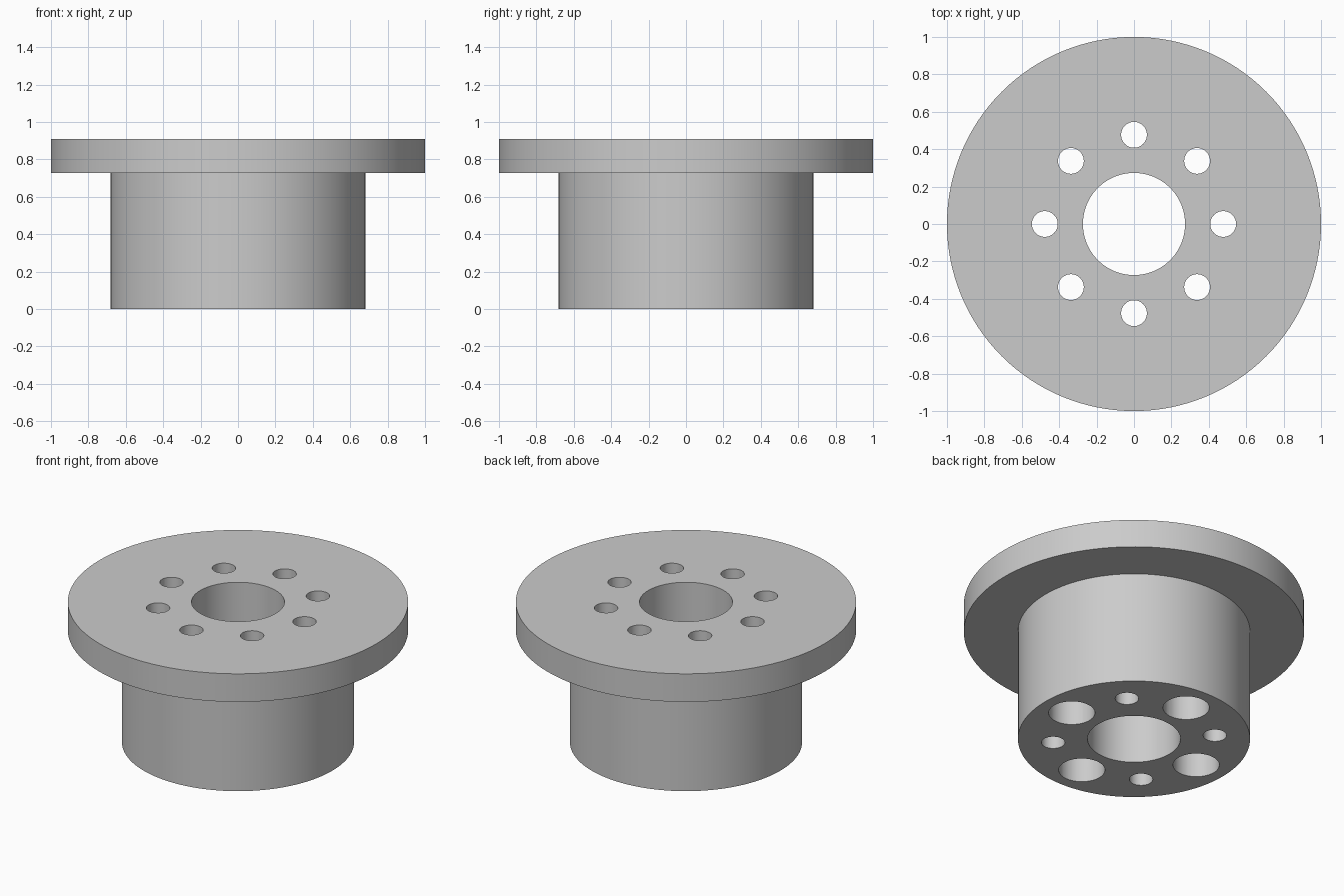
import bpy
import bmesh
from math import cos, sin, tau, radians

cube = bpy.data.objects.get("Cube")
if cube:
    bpy.data.objects.remove(cube, do_unlink=True)

HEIGHT = 0.909
STEP = 0.727          # underside of the flange
BODY_R = 0.682
BORE_R = 0.273
DRILL_R = 0.069
COUNTERBORE_R = 0.136
BOLT_CIRCLE_R = 0.477
HOLES = 8

grey = bpy.data.materials.new("plain grey")
grey.use_nodes = True
colour = (0.6, 0.6, 0.6, 1)
grey.diffuse_color = colour
grey.node_tree.nodes["Principled BSDF"].inputs["Base Color"].default_value = colour


def lathe(name, profile, segments, location=(0, 0, 0)):
    """Revolve a closed (radius, height) outline about the z axis."""
    bm = bmesh.new()
    rings = []
    for i in range(segments):
        a = tau * i / segments
        rings.append([bm.verts.new((r * cos(a), r * sin(a), z)) for r, z in profile])
    n = len(profile)
    for i in range(segments):
        here, after = rings[i], rings[(i + 1) % segments]
        for j in range(n):
            k = (j + 1) % n
            if profile[j][0] or profile[k][0]:
                bm.faces.new((here[j], after[j], after[k], here[k]))
    bmesh.ops.remove_doubles(bm, verts=bm.verts, dist=1e-5)
    bmesh.ops.recalc_face_normals(bm, faces=bm.faces)
    mesh = bpy.data.meshes.new(name)
    bm.to_mesh(mesh)
    bm.free()
    mesh.materials.append(grey)
    obj = bpy.data.objects.new(name, mesh)
    obj.location = location
    bpy.context.collection.objects.link(obj)
    return obj


# Hub body, flange and central bore in one turned outline
hub = lathe("flanged_hub", [
    (BORE_R, 0), (BODY_R, 0), (BODY_R, STEP),
    (1, STEP), (1, HEIGHT), (BORE_R, HEIGHT)], 128)

# Bolt holes: every second one is counterbored from below
low, high = -0.1, HEIGHT + 0.1
straight = [(0, low), (DRILL_R, low), (DRILL_R, high), (0, high)]
stepped = [(0, low), (COUNTERBORE_R, low), (COUNTERBORE_R, STEP),
           (DRILL_R, STEP), (DRILL_R, high), (0, high)]

bpy.ops.object.select_all(action="DESELECT")
bpy.context.view_layer.objects.active = hub
hub.select_set(True)
for i in range(HOLES):
    a = tau * i / HOLES
    spot = (BOLT_CIRCLE_R * cos(a), BOLT_CIRCLE_R * sin(a), 0)
    cutter = lathe("hole_cutter", straight if i % 2 else stepped, 48, spot)
    cutter.hide_render = True
    cut = hub.modifiers.new("bolt hole", "BOOLEAN")
    cut.operation = "DIFFERENCE"
    cut.solver = "EXACT"
    cut.object = cutter
    bpy.ops.object.modifier_apply(modifier=cut.name)
    bpy.data.objects.remove(cutter, do_unlink=True)

bpy.ops.object.shade_smooth_by_angle(angle=radians(30))
